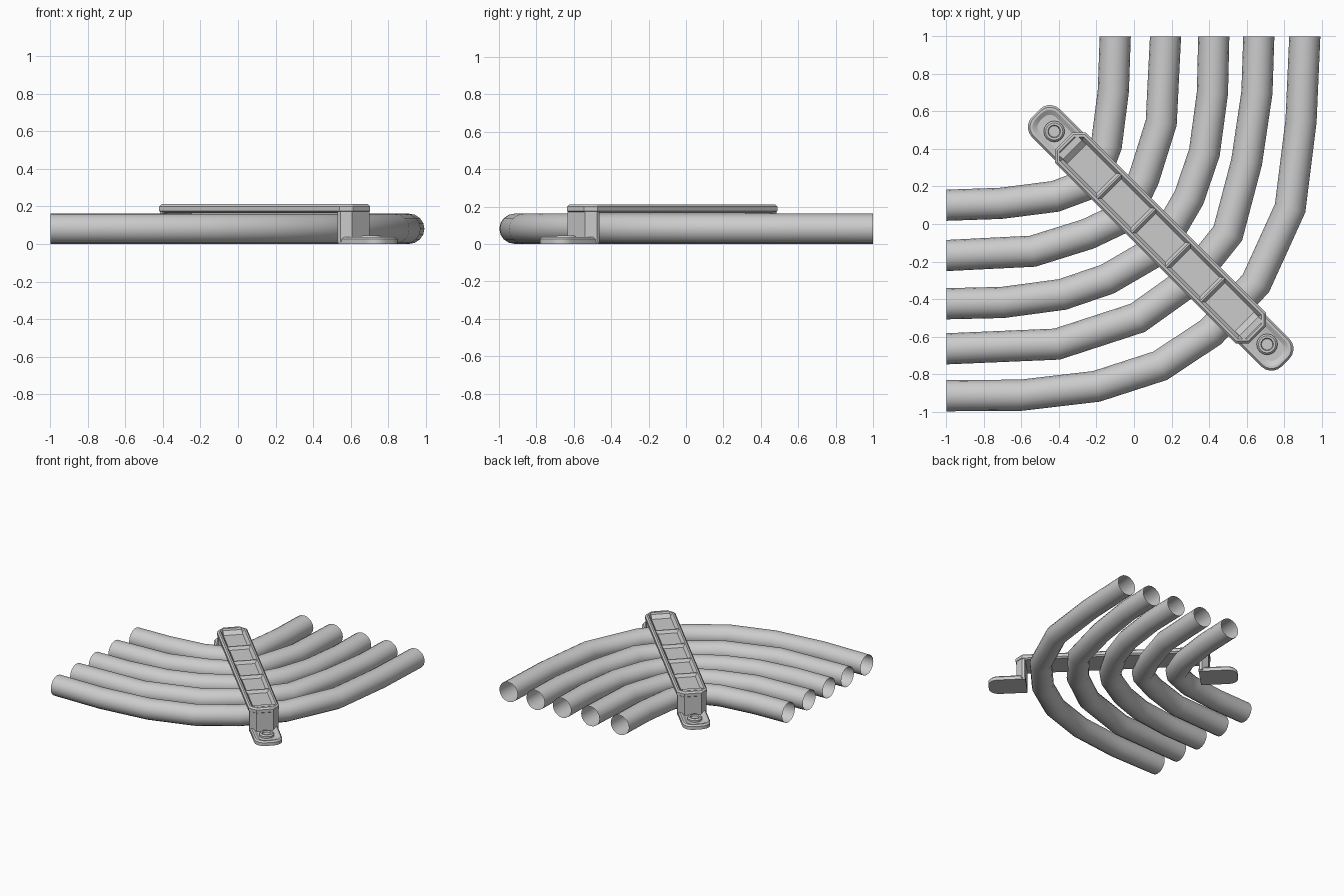
import bpy, bmesh, math
from mathutils import Vector

if "Cube" in bpy.data.objects:
    bpy.data.objects.remove(bpy.data.objects["Cube"])

CENTRE = (0.142, -0.074, 0)      # middle of the clamp, which lies on the diagonal


def finish(bm, name, angle=30):
    bmesh.ops.recalc_face_normals(bm, faces=bm.faces)
    me = bpy.data.meshes.new(name)
    bm.to_mesh(me)
    bm.free()
    ob = bpy.data.objects.new(name, me)
    bpy.context.collection.objects.link(ob)
    bpy.ops.object.select_all(action='DESELECT')
    ob.select_set(True)
    bpy.context.view_layer.objects.active = ob
    bpy.ops.object.shade_smooth_by_angle(angle=math.radians(angle))
    return ob


def loft(bm, loops, caps=True):
    rows = [[bm.verts.new(p) for p in loop] for loop in loops]
    n = len(rows[0])
    for a, b in zip(rows, rows[1:]):
        for i in range(n):
            j = (i + 1) % n
            bm.faces.new((a[i], a[j], b[j], b[i]))
    if caps:
        bm.faces.new(rows[0])
        bm.faces.new(rows[-1])


def outline(cu, hu, hv, r_out, r_in, seg, z, inset=0.0):
    """Rounded rectangle around (cu, 0); r_out rounds the +u end, r_in the -u end."""
    pts = []
    hu, hv = hu - inset, hv - inset
    for k, (su, sv) in enumerate([(1, 1), (-1, 1), (-1, -1), (1, -1)]):
        r = max((r_out if su > 0 else r_in) - inset * 0.6, 0.004)
        for i in range(seg + 1):
            a = math.pi / 2 * (k + i / seg)
            pts.append((cu + su * (hu - r) + r * math.cos(a),
                        sv * (hv - r) + r * math.sin(a), z))
    return pts


def place(ob, turn=0):
    ob.location = CENTRE
    ob.rotation_euler = (0, 0, -math.pi / 4 + turn)


# Bent open-ended pipes, swept along flat paths with mitred joints
def pipe(name, path, radius=0.083, sides=16):
    pts = [Vector((x, y, 0)) for x, y in path]
    loops = []
    for i, p in enumerate(pts):
        if i == 0:
            side, k = Vector((0, 1, 0)), 1
        elif i == len(pts) - 1:
            side, k = Vector((-1, 0, 0)), 1
        else:
            d0, d1 = (p - pts[i - 1]).normalized(), (pts[i + 1] - p).normalized()
            t = (d0 + d1).normalized()
            side, k = Vector((-t.y, t.x, 0)), 1 / t.dot(d0)
        ring = []
        for j in range(sides):
            a = 2 * math.pi * j / sides
            ring.append(p + side * (radius * k * math.cos(a))
                        + Vector((0, 0, 0.081 + 0.081 * math.sin(a))))
        loops.append(ring)
    bm = bmesh.new()
    loft(bm, loops, caps=False)
    finish(bm, name, 40)


def mirrored(half):
    return half + [(-y, -x) for x, y in reversed(half)]


paths = [
    mirrored([(-1, 0.10), (-0.71, 0.11), (-0.42, 0.147), (-0.25, 0.21)]),
    mirrored([(-1, -0.168), (-0.54, -0.145), (-0.245, -0.053), (-0.07, 0.03)]),
    mirrored([(-1, -0.425), (-0.7, -0.418), (-0.38, -0.375), (-0.14, -0.293), (0.08, -0.165)]),
    [(-1, -0.665), (-0.41, -0.64), (0.02, -0.50), (0.30, -0.30),
     (0.50, -0.05), (0.60, 0.33), (0.655, 0.7), (0.665, 1)],
    [(-1, -0.915), (-0.6, -0.912), (-0.2, -0.865), (0.14, -0.755), (0.41, -0.576),
     (0.65, -0.315), (0.832, 0.085), (0.89, 0.55), (0.91, 1)],
]
for i, path in enumerate(paths):
    pipe(f"pipe_{i + 1}", path)

# Clamp bar: chamfered plate with a sunken tray
bm = bmesh.new()
steps = [(0.166, 0.012), (0.176, 0), (0.2, 0), (0.212, 0.012), (0.212, 0.024), (0.186, 0.042)]
loft(bm, [outline(0, 0.73, 0.115, 0.05, 0.05, 1, z, i) for z, i in steps])
place(finish(bm, "clamp_bar", 20))

# Wedge ribs that divide the tray into bays
bm = bmesh.new()
for u in (-0.39, -0.13, 0.13, 0.39):
    section = [(-0.022, 0.184), (-0.005, 0.208), (0.005, 0.208), (0.022, 0.184)]
    loft(bm, [[(u + du, v, z) for du, z in section] for v in (-0.088, 0.088)])
for s in (-1, 1):
    section = [(0.63, 0.184), (0.665, 0.211), (0.70, 0.211), (0.70, 0.184)]
    loft(bm, [[(s * u, v, z) for u, z in section] for v in (-0.072, 0.072)])
place(finish(bm, "tray_ribs", 20))

# Leg, foot pad and bolt at both ends
for name, turn in (("inner", math.pi), ("outer", 0)):
    bm = bmesh.new()
    loft(bm, [outline(0.69, 0.035, 0.11, 0.045, 0.004, 1, z) for z in (0.01, 0.18)])
    place(finish(bm, f"{name}_leg", 20), turn)

    bm = bmesh.new()
    steps = [(0, 0), (0.026, 0), (0.038, 0.01), (0.038, 0.022), (0.022, 0.045)]
    loft(bm, [outline(0.797, 0.143, 0.105, 0.075, 0.006, 5, z, i) for z, i in steps])
    place(finish(bm, f"{name}_foot_pad", 30), turn)

    bm = bmesh.new()
    steps = [(0.02, 0.056), (0.036, 0.056), (0.046, 0.046), (0.046, 0.034), (0.034, 0.03)]
    loft(bm, [[(0.802 + r * math.cos(a * math.pi / 8), r * math.sin(a * math.pi / 8), z)
               for a in range(16)] for z, r in steps])
    place(finish(bm, f"{name}_bolt", 30), turn)
